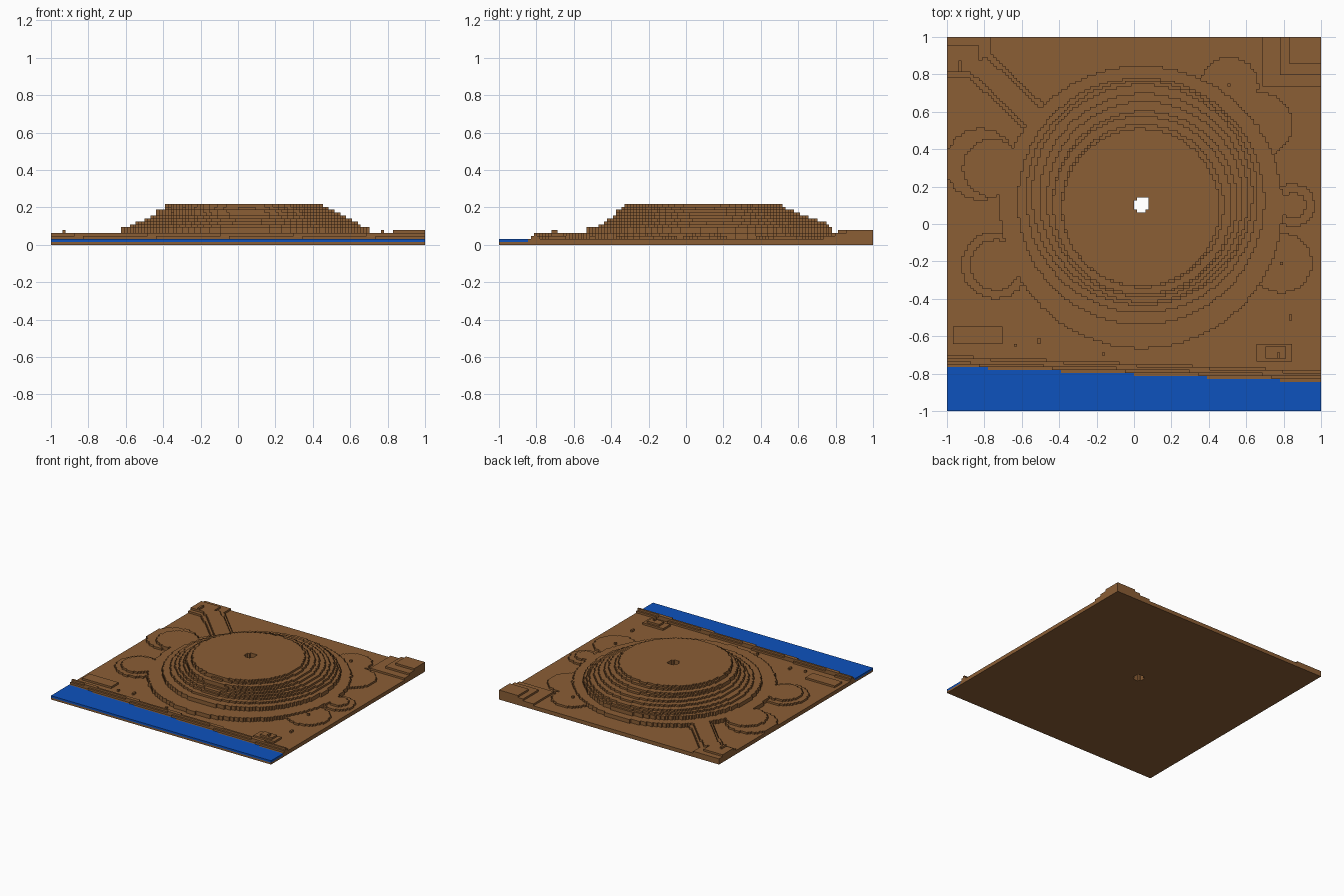
import bpy, bmesh, math

cube = bpy.data.objects.get("Cube")
if cube:
    bpy.data.objects.remove(cube, do_unlink=True)

N = 128                 # cells per side
U = 2 / N               # cell size


def make_material(name, color):
    m = bpy.data.materials.new(name)
    m.use_nodes = True
    m.diffuse_color = color
    m.node_tree.nodes["Principled BSDF"].inputs["Base Color"].default_value = color
    return m


earth = make_material("earth brown", (0.258, 0.112, 0.036, 1))
water_blue = make_material("water blue", (0.004, 0.084, 0.515, 1))


def disc(cx, cy, r):
    return lambda x, y: math.hypot(x - cx, y - cy) < r


def rect(x0, x1, y0, y1):
    return lambda x, y: x0 < x < x1 and y0 < y < y1


def strip(x0, y0, x1, y1, half):
    """Band of a given half width around a straight segment."""
    dx, dy = x1 - x0, y1 - y0
    length = math.hypot(dx, dy)

    def inside(x, y):
        along = ((x - x0) * dx + (y - y0) * dy) / length
        across = ((y - y0) * dx - (x - x0) * dy) / length
        return 0 <= along <= length and abs(across) < half
    return inside


shaft = disc(0.04, 0.105, 0.042)


def slab(name, inside, k0, k1, mat=earth):
    """Blocky slab covering the cells inside a region, from level k0 to k1."""
    def mid(i):
        return -1 + (i + 0.5) * U

    cells = {(i, j) for i in range(N) for j in range(N)
             if inside(mid(i), mid(j)) and not shaft(mid(i), mid(j))}
    bm = bmesh.new()
    z0, z1 = k0 * U, k1 * U

    def face(*pts):
        bm.faces.new([bm.verts.new(p) for p in pts])

    for j in range(N):
        y0, y1 = -1 + j * U, -1 + (j + 1) * U
        i = 0
        while i < N:
            if (i, j) not in cells:
                i += 1
                continue
            start = i
            while (i, j) in cells:
                i += 1
            # one run of cells: top, bottom and both ends
            a, b = -1 + start * U, -1 + i * U
            face((a, y0, z1), (b, y0, z1), (b, y1, z1), (a, y1, z1))
            face((a, y1, z0), (b, y1, z0), (b, y0, z0), (a, y0, z0))
            face((a, y1, z0), (a, y0, z0), (a, y0, z1), (a, y1, z1))
            face((b, y0, z0), (b, y1, z0), (b, y1, z1), (b, y0, z1))
            # exposed front and back walls
            for c in range(start, i):
                p, q = -1 + c * U, -1 + (c + 1) * U
                if (c, j - 1) not in cells:
                    face((p, y0, z0), (q, y0, z0), (q, y0, z1), (p, y0, z1))
                if (c, j + 1) not in cells:
                    face((q, y1, z0), (p, y1, z0), (p, y1, z1), (q, y1, z1))
    bmesh.ops.remove_doubles(bm, verts=bm.verts, dist=1e-5)
    mesh = bpy.data.meshes.new(name)
    bm.to_mesh(mesh)
    bm.free()
    mesh.materials.append(mat)
    obj = bpy.data.objects.new(name, mesh)
    bpy.context.collection.objects.link(obj)
    return obj


def shore(x):
    return -0.805 - 0.04 * x


# Bedrock, ground and water
slab("bedrock", lambda x, y: True, 0, 1)
slab("ground", lambda x, y: y > shore(x), 1, 2)
slab("water", lambda x, y: y <= shore(x), 1, 2, water_blue)

# Stepped bank along the shore
slab("shore_bank", lambda x, y: 0.014 < y - shore(x) < 0.06, 2, 3)
slab("shore_bank_crest", lambda x, y: 0.028 < y - shore(x) < 0.048, 3, 4)

# Terraced central hill: centre x, centre y, radius, bottom level, top level
terraces = [
    (0.04, 0.09, 0.755, 2, 4),
    (0.037, 0.122, 0.66, 4, 6),
    (0.042, 0.145, 0.62, 6, 7),
    (0.045, 0.155, 0.59, 7, 8),
    (0.053, 0.14, 0.558, 8, 9),
    (0.058, 0.13, 0.525, 9, 10),
    (0.057, 0.113, 0.492, 10, 11),
    (0.045, 0.1, 0.478, 11, 12),
    (0.045, 0.097, 0.435, 12, 13),
    (0.036, 0.088, 0.421, 13, 14),
]
for n, (cx, cy, r, k0, k1) in enumerate(terraces, 1):
    slab(f"hill_terrace_{n}", disc(cx, cy, r), k0, k1)

# Round mounds about the hill
mounds = [
    (-0.82, 0.32, 0.19, 2, 3), (-0.76, 0.30, 0.155, 3, 4),
    (-0.74, -0.22, 0.18, 2, 3), (-0.74, -0.22, 0.135, 3, 4),
    (0.51, 0.74, 0.155, 2, 3), (0.68, 0.53, 0.17, 2, 3),
    (0.85, 0.10, 0.115, 2, 3), (0.85, 0.10, 0.07, 3, 4),
    (0.79, -0.21, 0.16, 2, 3),
]
for n, (cx, cy, r, k0, k1) in enumerate(mounds, 1):
    slab(f"mound_{n}", disc(cx, cy, r), k0, k1)

# Stepped corner platform at the back left of the model
slab("left_corner_step_1", rect(0.68, 1, 0.735, 1), 2, 3)
slab("left_corner_step_2", rect(0.785, 1, 0.80, 1), 3, 4)
slab("left_corner_step_3", rect(0.825, 1, 0.86, 1), 4, 5)

# Opposite corner platform with a causeway to the hill
slab("right_corner_step_1", rect(-1, -0.76, 0.78, 1), 2, 3)
slab("right_corner_step_2", rect(-1, -0.83, 0.81, 0.955), 3, 4)
slab("right_corner_post", rect(-0.94, -0.922, 0.81, 0.875), 4, 5)
slab("causeway", strip(-0.84, 0.86, -0.5, 0.54, 0.085), 2, 3)
slab("causeway_crest", strip(-0.84, 0.86, -0.5, 0.54, 0.06), 3, 4)

# Low platforms near the shore
slab("low_platform", rect(-0.97, -0.70, -0.64, -0.54), 2, 3)
slab("small_platform_base", rect(0.65, 0.85, -0.74, -0.635), 2, 3)
slab("small_platform_top", rect(0.70, 0.82, -0.72, -0.65), 3, 4)
slab("small_platform_post", rect(0.76, 0.78, -0.715, -0.695), 4, 5)

# Single stones on the ground and low mounds
stones = [(-0.63, -0.655, 2), (-0.505, -0.625, 2), (-0.17, -0.70, 2),
          (0.83, -0.50, 2), (0.51, 0.74, 3), (0.67, 0.52, 3), (0.785, -0.21, 3)]
for n, (x, y, k) in enumerate(stones, 1):
    h = U / 2 + 0.001
    slab(f"stone_{n}", rect(x - h, x + h, y - h, y + h), k, k + 1)
